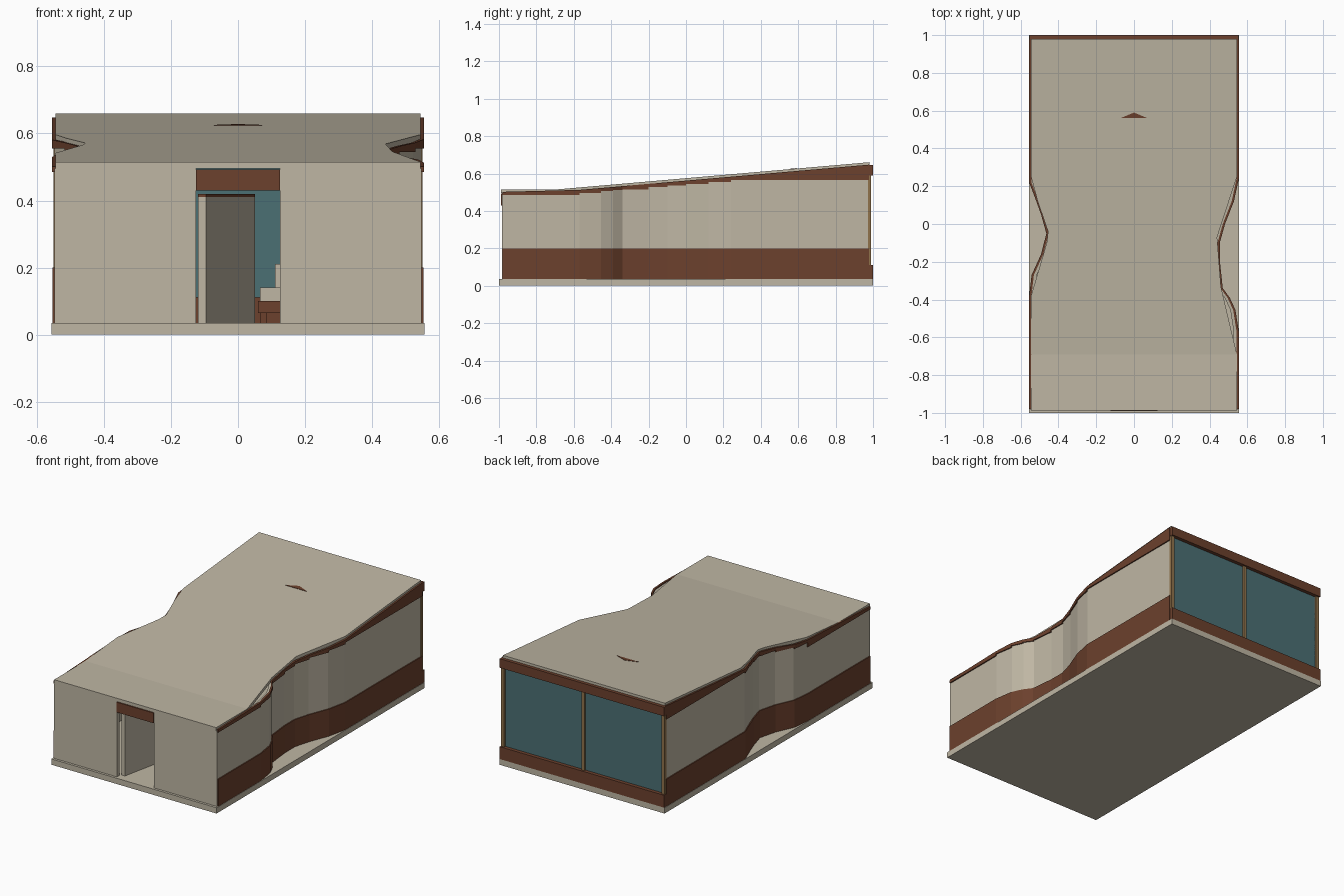
import bpy, bmesh

cube = bpy.data.objects.get("Cube")
if cube:
    bpy.data.objects.remove(cube, do_unlink=True)


def material(name, color):
    m = bpy.data.materials.new(name)
    m.use_nodes = True
    m.diffuse_color = (*color, 1)
    m.node_tree.nodes["Principled BSDF"].inputs["Base Color"].default_value = (*color, 1)
    return m


plaster = material("plaster_beige", (0.52, 0.47, 0.37))
timber = material("timber_brown", (0.15, 0.052, 0.026))
glass = material("glass_teal", (0.07, 0.16, 0.175))
post_wood = material("post_ochre", (0.28, 0.17, 0.07))

FLOOR = 0.035
ROOF_THICK = 0.02


def roof_z(y):
    """Top of the roof: flat at the front, then a steady rise to the back."""
    return 0.515 + max(0, y + 0.69) * 0.087


def finish(name, bm, mat):
    bmesh.ops.recalc_face_normals(bm, faces=bm.faces)
    mesh = bpy.data.meshes.new(name)
    bm.to_mesh(mesh)
    bm.free()
    mesh.materials.append(mat)
    obj = bpy.data.objects.new(name, mesh)
    bpy.context.collection.objects.link(obj)
    return obj


def add_prism(bm, bottom, top):
    """Closed solid between two matching rings of points."""
    lo = [bm.verts.new(p) for p in bottom]
    hi = [bm.verts.new(p) for p in top]
    bm.faces.new(lo[::-1])
    bm.faces.new(hi)
    n = len(lo)
    for i in range(n):
        j = (i + 1) % n
        bm.faces.new((lo[i], lo[j], hi[j], hi[i]))


def box(name, x, y, z, mat):
    bm = bmesh.new()
    ring = [(x[0], y[0]), (x[1], y[0]), (x[1], y[1]), (x[0], y[1])]
    add_prism(bm, [(*p, z[0]) for p in ring], [(*p, z[1]) for p in ring])
    return finish(name, bm, mat)


def wall_strip(name, path, side, inner, outer, low, high, mat):
    """Wavy wall band; low(y0) is flat per bay, high(y) follows the height."""
    bm = bmesh.new()
    for (xa, ya), (xb, yb) in zip(path, path[1:]):
        ring = [(side * (xa + inner), ya), (side * (xa + outer), ya),
                (side * (xb + outer), yb), (side * (xb + inner), yb)]
        add_prism(bm, [(*p, low(ya)) for p in ring], [(*p, high(p[1])) for p in ring])
    return finish(name, bm, mat)


# Floor slab
box("floor_slab", (-0.556, 0.556), (-1, 1), (0, FLOOR), plaster)

# Wavy side walls, with brown bands at the foot and under the roof
right_path = [(0.548, -0.98), (0.548, -0.57), (0.53, -0.455), (0.5, -0.39), (0.463, -0.34),
              (0.448, -0.2), (0.447, -0.1), (0.475, 0), (0.522, 0.12), (0.548, 0.24), (0.548, 0.978)]
left_path = [(0.548, -0.98), (0.548, -0.38), (0.535, -0.27), (0.485, -0.16), (0.457, -0.05),
             (0.485, 0.05), (0.51, 0.12), (0.548, 0.22), (0.548, 0.978)]
for label, side, path in (("right", 1, right_path), ("left", -1, left_path)):
    wall_strip(label + "_wall", path, side, -0.02, 0, lambda y: FLOOR,
               lambda y: roof_z(y) - ROOF_THICK, plaster)
    wall_strip(label + "_base_band", path, side, -0.005, 0.006, lambda y: FLOOR,
               lambda y: 0.2, timber)
    wall_strip(label + "_eave_band", path, side, -0.005, 0.007, lambda y: roof_z(y) - 0.03,
               lambda y: roof_z(y) - 0.013, timber)

# Roof sheet with notched sides
right_edge = [(0.545, -0.69), (0.5, -0.5), (0.46, -0.33), (0.44, -0.07), (0.545, 0.25), (0.545, 0.98)]
left_edge = [(-0.545, 0.98), (-0.545, 0.25), (-0.51, 0.12), (-0.455, -0.04),
             (-0.462, -0.1), (-0.545, -0.38), (-0.545, -0.69)]
bm = bmesh.new()
slope = [bm.verts.new((x, y, roof_z(y))) for x, y in right_edge + left_edge]
front = [bm.verts.new((x, -0.988, roof_z(-0.988))) for x in (-0.545, 0.545)]
bm.faces.new(slope)
bm.faces.new((front[0], front[1], slope[0], slope[-1]))
new = bmesh.ops.extrude_face_region(bm, geom=bm.faces[:], use_keep_orig=True)["geom"]
lower = [v for v in new if isinstance(v, bmesh.types.BMVert)]
bmesh.ops.translate(bm, vec=(0, 0, -ROOF_THICK), verts=lower)
finish("roof", bm, plaster)

# Small triangular marker lying on the roof
bm = bmesh.new()
tri = [(-0.072, 0.56), (0.072, 0.56), (0, 0.59)]
add_prism(bm, [(x, y, roof_z(y) - 0.004) for x, y in tri],
          [(x, y, roof_z(y) + 0.002) for x, y in tri])
finish("roof_marker", bm, timber)

# Front wall on both sides of the doorway, and the header
for label, side in (("right", 1), ("left", -1)):
    xs = sorted((side * 0.125, side * 0.547))
    box("front_wall_" + label, xs, (-0.985, -0.96), (FLOOR, 0.495), plaster)
box("door_header", (-0.125, 0.125), (-0.99, -0.965), (0.43, 0.492), timber)

# Slanted inner partition with a brown cap
for name, z, mat in (("partition", (FLOOR, 0.41), plaster), ("partition_cap", (0.41, 0.42), timber)):
    bm = bmesh.new()
    ring = [(-0.12, -0.95), (-0.095, -0.95), (0.05, -0.25), (0.025, -0.25)]
    add_prism(bm, [(*p, z[0]) for p in ring], [(*p, z[1]) for p in ring])
    finish(name, bm, mat)

# Bed inside
box("bed_frame", (0.06, 0.4), (0.2, 0.7), (0.065, 0.1), timber)
box("mattress", (0.065, 0.395), (0.205, 0.695), (0.1, 0.14), plaster)
box("bed_headboard", (0.11, 0.4), (0.68, 0.7), (0.14, 0.21), plaster)
for i, x in enumerate((0.065, 0.375)):
    for j, y in enumerate((0.21, 0.67)):
        box(f"bed_leg_{i}{j}", (x, x + 0.02), (y, y + 0.02), (FLOOR, 0.065), timber)

# Glazed back wall: sill, lintel, panes and posts
box("back_sill", (-0.553, 0.553), (0.975, 1), (FLOOR, 0.11), timber)
box("back_lintel", (-0.553, 0.553), (0.975, 1), (0.59, 0.645), timber)
box("back_glass", (-0.54, 0.54), (0.97, 0.978), (0.11, 0.59), glass)
for label, x in (("left", -0.54), ("middle", 0), ("right", 0.54)):
    box("back_post_" + label, (x - 0.01, x + 0.01), (0.972, 0.99), (0.11, 0.59), post_wood)
